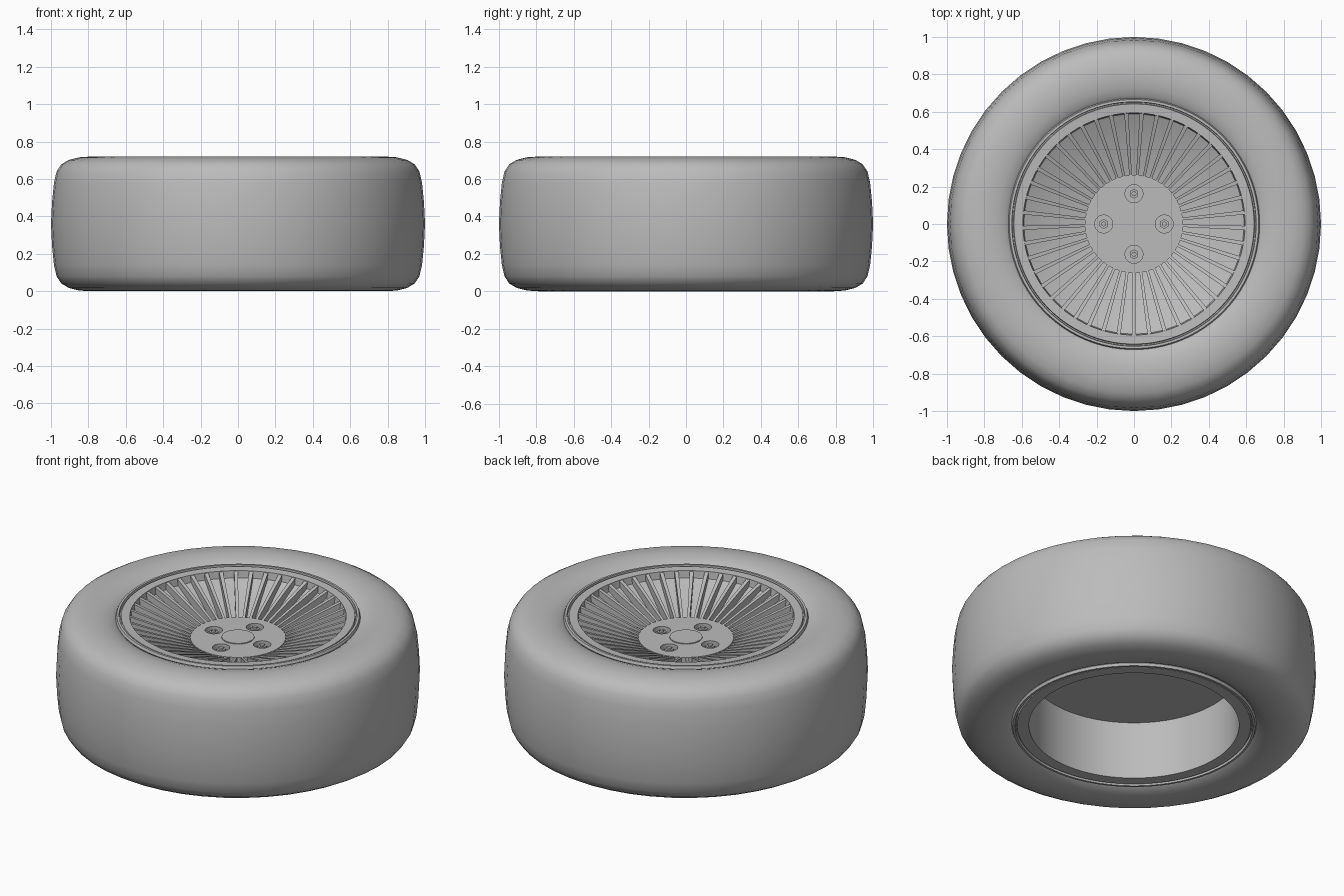
import bpy, bmesh, math
from mathutils import Matrix, Vector

if "Cube" in bpy.data.objects:
    bpy.data.objects.remove(bpy.data.objects["Cube"])

grey = bpy.data.materials.new("plain_grey")
grey.use_nodes = True
grey.diffuse_color = (0.5, 0.5, 0.5, 1)
grey.node_tree.nodes["Principled BSDF"].inputs["Base Color"].default_value = (0.5, 0.5, 0.5, 1)

HEIGHT = 0.72
SPOKES = 45


def finish(name, bm, angle=None):
    """Turn a bmesh into a named, coloured object."""
    bmesh.ops.remove_doubles(bm, verts=bm.verts, dist=1e-5)
    bmesh.ops.recalc_face_normals(bm, faces=bm.faces)
    mesh = bpy.data.meshes.new(name)
    bm.to_mesh(mesh)
    bm.free()
    mesh.materials.append(grey)
    obj = bpy.data.objects.new(name, mesh)
    bpy.context.collection.objects.link(obj)
    if angle:
        bpy.ops.object.select_all(action="DESELECT")
        obj.select_set(True)
        bpy.context.view_layer.objects.active = obj
        bpy.ops.object.shade_smooth_by_angle(angle=math.radians(angle))
    return obj


def lathe(name, profile, steps, angle=35, closed=False):
    """Revolve a radius/height profile round the axle."""
    bm = bmesh.new()
    verts = [bm.verts.new((r, 0, z)) for r, z in profile]
    pairs = list(zip(verts, verts[1:]))
    if closed:
        pairs.append((verts[-1], verts[0]))
    edges = [bm.edges.new(p) for p in pairs]
    bmesh.ops.spin(bm, geom=verts + edges, cent=(0, 0, 0), axis=(0, 0, 1),
                   angle=math.tau, steps=steps, use_duplicate=False)
    return finish(name, bm, angle)


def cylinder(bm, radius, low, high, sides, at=(0, 0)):
    place = Matrix.Translation((at[0], at[1], (low + high) / 2))
    bmesh.ops.create_cone(bm, cap_ends=True, segments=sides, radius1=radius,
                          radius2=radius, depth=high - low, matrix=place)


# Tyre: half section mirrored about the middle of its width
half = [(0.645, 0.66), (0.67, 0.685), (0.69, 0.698), (0.73, 0.712), (0.79, 0.72), (0.85, 0.716),
        (0.905, 0.702), (0.945, 0.678), (0.97, 0.64), (0.984, 0.58), (0.994, 0.48)]
tyre = half + [(1.0, HEIGHT / 2)] + [(r, HEIGHT - z) for r, z in reversed(half)]
lathe("tyre", tyre, 48, 60, closed=True)

# Rim: dished slot floor, outer lips, and hollow drum at the back
lip = [(0.642, 0.70), (0.645, 0.685), (0.651, 0.685), (0.653, 0.705),
       (0.666, 0.705), (0.672, 0.69), (0.655, 0.66)]
rim = [(0, 0.50), (0.27, 0.50), (0.588, 0.655), (0.594, 0.697)] + lip
rim += [(r, HEIGHT - z) for r, z in reversed(lip)]
rim += [(0.577, 0.02), (0.577, 0.37), (0, 0.37)]
lathe("rim", rim, 90)

# Spokes: narrow ribs between the tapered slots
bm = bmesh.new()
for i in range(SPOKES):
    turn = Matrix.Rotation(math.pi / 2 + (i + 0.5) * math.tau / SPOKES, 4, "Z")
    rings = []
    for r, top, low, width in ((0.255, 0.565, 0.49, 0.014), (0.6, 0.696, 0.64, 0.022)):
        corners = ((-width / 2, low), (width / 2, low), (width / 2, top), (-width / 2, top))
        rings.append([bm.verts.new(turn @ Vector((r, y, z))) for y, z in corners])
    for k in range(4):
        j = (k + 1) % 4
        bm.faces.new((rings[0][k], rings[0][j], rings[1][j], rings[1][k]))
    for ring in rings:
        bm.faces.new(ring)
finish("spokes", bm)

# Hub plate with four round bolt recesses
bolts = [(0.162 * math.cos(a * math.pi / 2), 0.162 * math.sin(a * math.pi / 2)) for a in range(4)]
bm = bmesh.new()
cylinder(bm, 0.262, 0.48, 0.57, 64)
hub = finish("hub_plate", bm)
bm = bmesh.new()
for spot in bolts:
    cylinder(bm, 0.048, 0.54, 0.62, 24, spot)
cutter = finish("bolt_recess_cutter", bm)
cutter.hide_render = True
cutter.hide_set(True)
cut = hub.modifiers.new("bolt_recesses", "BOOLEAN")
cut.operation = "DIFFERENCE"
cut.solver = "EXACT"
cut.object = cutter
bpy.ops.object.select_all(action="DESELECT")
hub.select_set(True)
bpy.context.view_layer.objects.active = hub
bpy.ops.object.modifier_apply(modifier=cut.name)
bpy.data.objects.remove(cutter)

# Wheel nuts, each a hexagon with a small stud
bm = bmesh.new()
for spot in bolts:
    cylinder(bm, 0.026, 0.53, 0.562, 6, spot)
    cylinder(bm, 0.013, 0.53, 0.572, 12, spot)
finish("wheel_nuts", bm)

# Centre cap
bm = bmesh.new()
cylinder(bm, 0.09, 0.56, 0.575, 32)
finish("centre_cap", bm, 30)
